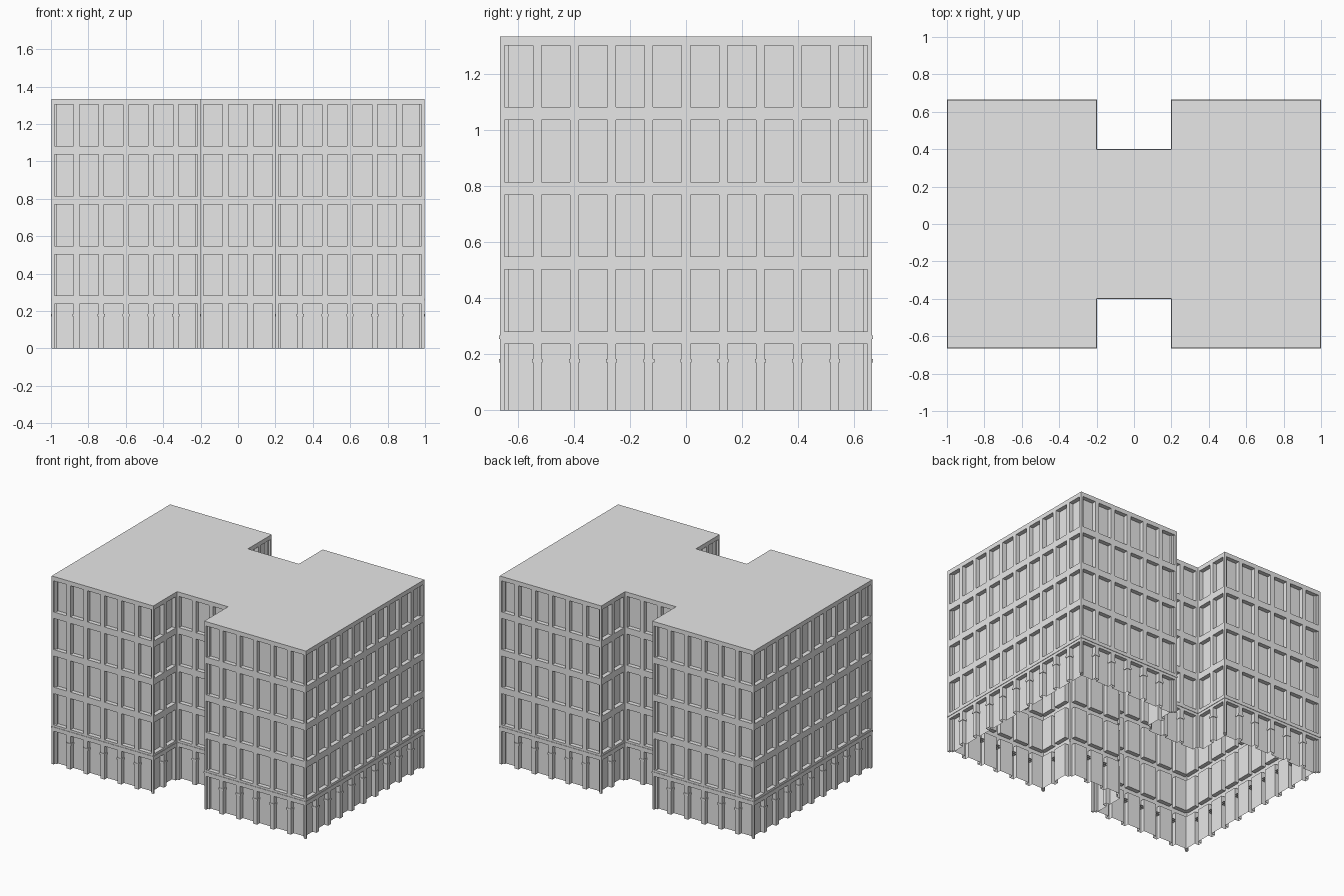
import bpy
import bmesh
from mathutils import Vector

if "Cube" in bpy.data.objects:
    bpy.data.objects.remove(bpy.data.objects["Cube"], do_unlink=True)

CELL = 2 / 15          # width of one bay
FLOOR = CELL * 2       # storey height
STOREYS = 5
PIER = 0.0155          # half of the pier between two openings
DEPTH = 0.03           # how far openings are set back
LIP = 0.003            # how far trim stands out

# One quarter of the H plan, mirrored around to a counter-clockwise outline
W, D, NX, NY = 1 - LIP, 2 / 3 - LIP, 0.2, 0.4 - LIP
quarter = [(NX, NY), (NX, D), (W, D)]
right = [(x, -y) for x, y in quarter] + [(x, y) for x, y in reversed(quarter)]
outline = [Vector(p) for p in right + [(-x, -y) for x, y in right]]

stone = bpy.data.materials.new("plain grey")
stone.use_nodes = True
grey = (0.8, 0.8, 0.8, 1)
stone.diffuse_color = grey
stone.node_tree.nodes["Principled BSDF"].inputs["Base Color"].default_value = grey


def finish(bm, name):
    bmesh.ops.remove_doubles(bm, verts=bm.verts, dist=1e-5)
    mesh = bpy.data.meshes.new(name)
    bm.to_mesh(mesh)
    bm.free()
    mesh.materials.append(stone)
    obj = bpy.data.objects.new(name, mesh)
    bpy.context.collection.objects.link(obj)
    return obj


def sides():
    """Yield each wall as a point function (u, outward, z), its length and bay count."""
    for a, b in zip(outline, outline[1:] + outline[:1]):
        along = (b - a).normalized()
        out = Vector((along.y, -along.x))

        def at(u, o, z, a=a, along=along, out=out):
            p = a + along * u + out * o
            return (p.x, p.y, z)

        length = (b - a).length
        yield at, length, round(length / CELL)


def rect(at, u0, u1, z0, z1, o):
    return [at(u, o, z) for u, z in ((u0, z0), (u1, z0), (u1, z1), (u0, z1))]


def quad(bm, *points):
    bm.faces.new([bm.verts.new(p) for p in points])


def box(bm, at, u0, u1, z0, z1, o0, o1):
    back, front = rect(at, u0, u1, z0, z1, o0), rect(at, u0, u1, z0, z1, o1)
    quad(bm, *front)
    for i in range(4):
        j = (i + 1) % 4
        quad(bm, back[i], back[j], front[j], front[i])


# Walls: every bay is a frame around a set-back panel
walls = bmesh.new()
for at, length, bays in sides():
    bay = length / bays
    for n in range(bays):
        for storey in range(STOREYS):
            u, z = n * bay, storey * FLOOR
            sill = 0.015 if storey else 0
            outer = rect(at, u, u + bay, z, z + FLOOR, 0)
            opening = (u + PIER, u + bay - PIER, z + sill, z + 0.236)
            front = rect(at, *opening, 0)
            panel = rect(at, *opening, -DEPTH)
            quad(walls, *panel)
            for i in range(4):
                j = (i + 1) % 4
                if i == 0 and storey == 0:
                    continue    # ground openings reach the pavement
                quad(walls, outer[i], outer[j], front[j], front[i])
                quad(walls, front[i], front[j], panel[j], panel[i])
finish(walls, "walls")

# Roof
roof = bmesh.new()
quad(roof, *[(p.x, p.y, STOREYS * FLOOR) for p in outline])
finish(roof, "roof")

# Ledge over the ground floor, one strip per wall
ledge = bmesh.new()
for at, length, bays in sides():
    box(ledge, at, -LIP, length + LIP, 0.255, FLOOR, 0, LIP)
finish(ledge, "ledge")

# Small collars on the ground floor piers
collars = bmesh.new()
for at, length, bays in sides():
    for n in range(1, bays):
        u = n * length / bays
        box(collars, at, u - PIER - 0.004, u + PIER + 0.004, 0.17, 0.184, -DEPTH, LIP)
finish(collars, "pier_collars")
